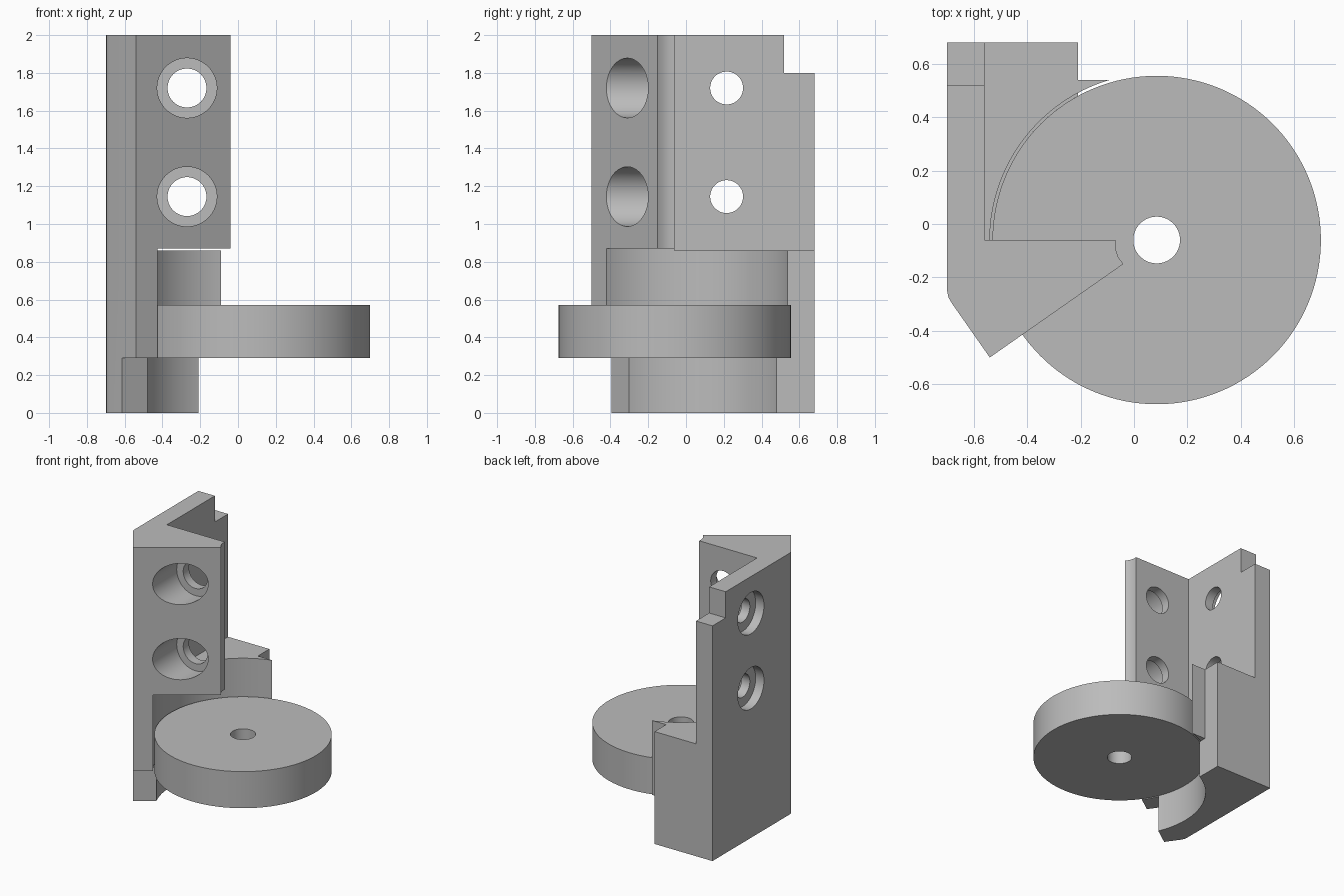
import bpy, bmesh, math
from mathutils import Vector

if "Cube" in bpy.data.objects:
    bpy.data.objects.remove(bpy.data.objects["Cube"])

grey = bpy.data.materials.new("plain grey")
grey.diffuse_color = (0.5, 0.5, 0.5, 1)
grey.use_nodes = True
grey.node_tree.nodes["Principled BSDF"].inputs["Base Color"].default_value = grey.diffuse_color


def prism(name, points, z0, z1):
    """Extrude a plan outline from z0 to z1."""
    bm = bmesh.new()
    face = bm.faces.new([bm.verts.new((x, y, z0)) for x, y in points])
    ext = bmesh.ops.extrude_face_region(bm, geom=[face])
    top = [v for v in ext["geom"] if isinstance(v, bmesh.types.BMVert)]
    bmesh.ops.translate(bm, verts=top, vec=(0, 0, z1 - z0))
    bmesh.ops.recalc_face_normals(bm, faces=bm.faces)
    mesh = bpy.data.meshes.new(name)
    bm.to_mesh(mesh)
    bm.free()
    mesh.materials.append(grey)
    obj = bpy.data.objects.new(name, mesh)
    bpy.context.collection.objects.link(obj)
    return obj


def box(name, x0, x1, y0, y1, z0, z1):
    return prism(name, [(x0, y0), (x1, y0), (x1, y1), (x0, y1)], z0, z1)


def rod(name, start, end, r, n=96):
    """Cylinder between two points."""
    a, b = Vector(start), Vector(end)
    ring = [(r * math.cos(2 * math.pi * i / n), r * math.sin(2 * math.pi * i / n))
            for i in range(n)]
    obj = prism(name, ring, 0, (b - a).length)
    turn = (b - a).to_track_quat('Z', 'Y').to_matrix().to_4x4()
    turn.translation = a
    obj.data.transform(turn)
    return obj


def cut(target, cutter):
    """Subtract the cutter and remove it."""
    cutter.hide_render = True
    mod = target.modifiers.new("cut", 'BOOLEAN')
    mod.operation = 'DIFFERENCE'
    mod.solver = 'EXACT'
    mod.object = cutter
    bpy.context.view_layer.objects.active = target
    bpy.ops.object.modifier_apply(modifier=mod.name)
    bpy.data.objects.remove(cutter)


CX, CY = 0.085, -0.06          # disc axis

# Angled bracket: full plan outline, then cut into shape
bracket = prism("bracket", [
    (-0.70, 0.68), (-0.70, -0.25), (-0.695, -0.275), (-0.68, -0.30),
    (-0.54, -0.50), (-0.04, -0.15), (-0.06, -0.122), (-0.07, -0.09),
    (-0.07, 0.54), (-0.21, 0.54), (-0.21, 0.68)], 0, 2)

# Open corner between the two upright walls
cut(bracket, box("corner_space", -0.56, 0.5, -0.06, 1, 0.86, 2.2))
# Step at the top of the back edge
cut(bracket, box("top_notch", -0.9, -0.4, 0.52, 1, 1.8, 2.2))
# Round recess around the disc, slightly tighter below it
cut(bracket, rod("disc_recess", (CX, CY, 0.29), (CX, CY, 0.87), 0.625))
cut(bracket, rod("lower_recess", (CX, CY, -0.1), (CX, CY, 0.30), 0.615))
# Foot trimmed back at the front and under the lip
cut(bracket, prism("front_trim", [(-0.784, -0.515), (-0.5, -0.8),
                                  (-0.1, -0.4), (-0.32, -0.19)], -0.1, 0.29))
cut(bracket, box("lip_trim", -0.209, 0.5, 0.2, 0.6, -0.1, 0.29))

# Counterbored screw holes, two through each wall
for z in (1.145, 1.72):
    cut(bracket, rod("front_bore", (-0.27, -0.9, z), (-0.27, -0.13, z), 0.158, 64))
    cut(bracket, rod("front_hole", (-0.27, -0.5, z), (-0.27, 0.1, z), 0.103, 64))
    cut(bracket, rod("side_bore", (-0.9, 0.215, z), (-0.63, 0.215, z), 0.158, 64))
    cut(bracket, rod("side_hole", (-0.8, 0.215, z), (-0.4, 0.215, z), 0.087, 64))

# Round disc with a centre hole
disc = rod("disc", (CX, CY, 0.29), (CX, CY, 0.57), 0.615, 128)
cut(disc, rod("disc_hole", (CX, CY, 0.1), (CX, CY, 0.8), 0.0875, 64))

# Smooth the curved faces, keep the edges sharp
for obj in (bracket, disc):
    bpy.ops.object.select_all(action='DESELECT')
    obj.select_set(True)
    bpy.context.view_layer.objects.active = obj
    bpy.ops.object.shade_smooth_by_angle(angle=math.radians(20))
